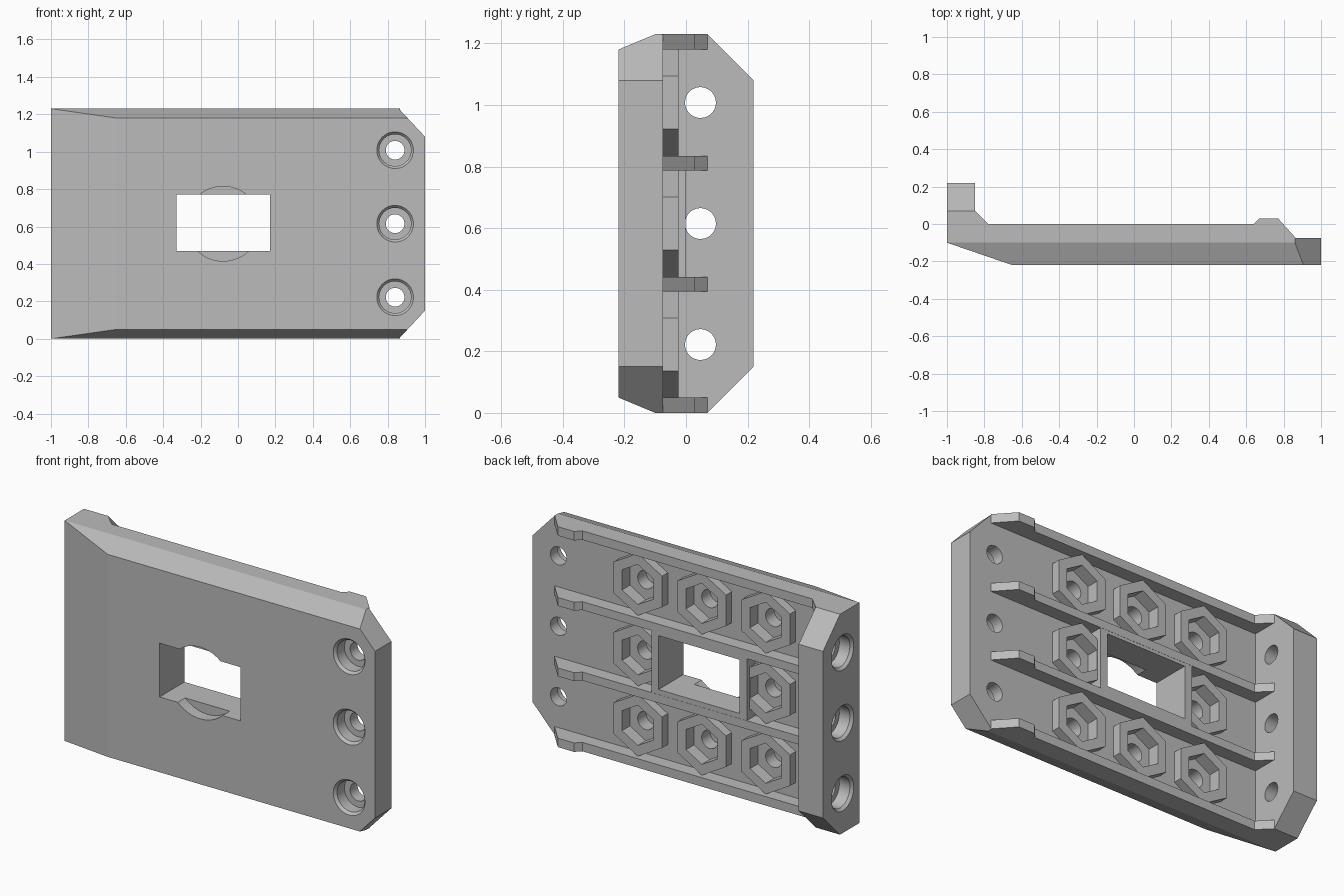
import bpy, bmesh, math
from mathutils import Vector

old = bpy.data.objects.get("Cube")
if old:
    bpy.data.objects.remove(old, do_unlink=True)

grey = bpy.data.materials.new("plain grey")
grey.use_nodes = True
COLOUR = (0.5, 0.5, 0.5, 1)
grey.diffuse_color = COLOUR
grey.node_tree.nodes["Principled BSDF"].inputs["Base Color"].default_value = COLOUR

HEIGHT = 1.23
ROWS = (0.222, 0.615, 1.008)
COLUMNS = (0.315, -0.08, -0.475)
FRONT, FLOOR = -0.22, -0.075


def loft(name, rings):
    """Closed solid through equal-sized rings of points."""
    bm = bmesh.new()
    loops = [[bm.verts.new(p) for p in ring] for ring in rings]
    for a, b in zip(loops, loops[1:]):
        for i in range(len(a)):
            j = (i + 1) % len(a)
            bm.faces.new((a[i], a[j], b[j], b[i]))
    bm.faces.new(loops[0])
    bm.faces.new(loops[-1])
    bmesh.ops.recalc_face_normals(bm, faces=bm.faces)
    mesh = bpy.data.meshes.new(name)
    bm.to_mesh(mesh)
    bm.free()
    obj = bpy.data.objects.new(name, mesh)
    bpy.context.collection.objects.link(obj)
    mesh.materials.append(grey)
    return obj


def extrude_z(name, outline, lo, hi):
    return loft(name, [[(x, y, z) for x, y in outline] for z in (lo, hi)])


def box(name, x0, x1, y0, y1, z0, z1):
    return extrude_z(name, [(x0, y0), (x1, y0), (x1, y1), (x0, y1)], z0, z1)


def turned(name, centre, axis, steps, sides=48):
    """Stack of regular rings, each step being (distance along axis, radius)."""
    rings = []
    for d, r in steps:
        ring = []
        for i in range(sides):
            t = 2 * math.pi * i / sides
            u, v = r * math.sin(t), r * math.cos(t)
            offset = (u, d, v) if axis == "y" else (d, u, v)
            ring.append(Vector(centre) + Vector(offset))
        rings.append(ring)
    return loft(name, rings)


def cut(obj, cutters):
    bpy.context.view_layer.objects.active = obj
    for c in cutters:
        mod = obj.modifiers.new("cut", "BOOLEAN")
        mod.operation, mod.solver, mod.object = "DIFFERENCE", "EXACT", c
        bpy.ops.object.modifier_apply(modifier=mod.name)


# Main plate with the raised end block
plate = extrude_z("main_plate", [
    (-1, -0.1), (-0.65, FRONT), (1, FRONT), (1, FLOOR),
    (-0.85, FLOOR), (-0.85, 0.22), (-1, 0.22)], 0, HEIGHT)

# Bevelled edges: front long edges, block corners, free-end corners
bm = bmesh.new()
bm.from_mesh(plate.data)
for side in (-1, 1):
    z = HEIGHT if side > 0 else 0
    for point, normal in (((0, -0.1, z), (0, -0.05, 0.12 * side)),
                          ((0, 0.07, z), (0, 1, side)),
                          ((0.86, 0, z), (0.15, 0, 0.14 * side))):
        res = bmesh.ops.bisect_plane(
            bm, geom=bm.verts[:] + bm.edges[:] + bm.faces[:],
            plane_co=point, plane_no=Vector(normal).normalized(), clear_outer=True)
        edges = [e for e in res["geom_cut"] if isinstance(e, bmesh.types.BMEdge)]
        bmesh.ops.holes_fill(bm, edges=edges, sides=0)
bmesh.ops.recalc_face_normals(bm, faces=bm.faces)
bm.to_mesh(plate.data)
bm.free()

# Long ribs across the back, with a small bump at the free end
rib_outline = [(-0.87, -0.08), (0.86, -0.08), (0.865, FLOOR), (0.77, 0.03), (0.67, 0.03),
               (0.64, 0), (-0.78, 0), (-0.85, 0.07), (-0.87, 0.07)]
parts = [plate]
for i, z in enumerate((0, 0.395, 0.788, 1.18)):
    parts.append(extrude_z(f"rib_{i + 1}", rib_outline, z, z + (0.05 if i in (0, 3) else 0.047)))

# Window frame
frame = box("window_frame", -0.375, 0.215, -0.08, -0.001, 0.42, 0.81)
parts.append(frame)

# Cutters: window, round finger recess
window = box("window_cutter", -0.33, 0.17, -0.4, 0.2, 0.47, 0.77)
recess = turned("recess_cutter", (-0.08, 0, 0.615), "y", [(-0.3, 0.2), (-0.155, 0.2)])

# Cutters: stepped bolt holes through the plate and the end block
bore = [(-0.02, 0.098), (0, 0.098), (0.015, 0.085), (0.08, 0.085), (0.08, 0.05), (0.2, 0.05)]
bolts = []
for z in ROWS:
    bolts.append(turned("plate_hole_cutter", (0.84, FRONT, z), "y", bore))
    bolts.append(turned("block_hole_cutter", (-1, 0.047, z), "x", bore))

# Hexagonal nut seats with a blind hole in each
pockets, seats = [], []
for r, z in enumerate(ROWS):
    for c, x in enumerate(COLUMNS):
        if r == 1 and c == 1:
            continue
        seat = turned(f"nut_seat_{r + 1}_{c + 1}", (x, 0, z), "y",
                      [(-0.08, 0.173), (-0.025, 0.173)], 6)
        pocket = turned("pocket_cutter", (x, 0, z), "y", [(-0.095, 0.112), (0.1, 0.112)], 6)
        hole = turned("blind_hole_cutter", (x, 0, z), "y", [(-0.17, 0.05), (-0.05, 0.05)])
        cut(seat, [pocket] + ([window] if r == 1 else []))
        pockets += [pocket, hole]
        seats.append(seat)

cut(plate, [window, recess] + bolts + pockets)
cut(frame, [window])
for c in [window, recess] + bolts + pockets:
    bpy.data.objects.remove(c, do_unlink=True)

# Smooth round holes, keep every other edge crisp
bpy.ops.object.select_all(action="DESELECT")
for obj in parts + seats:
    obj.select_set(True)
bpy.context.view_layer.objects.active = plate
bpy.ops.object.shade_smooth_by_angle(angle=math.radians(15))
